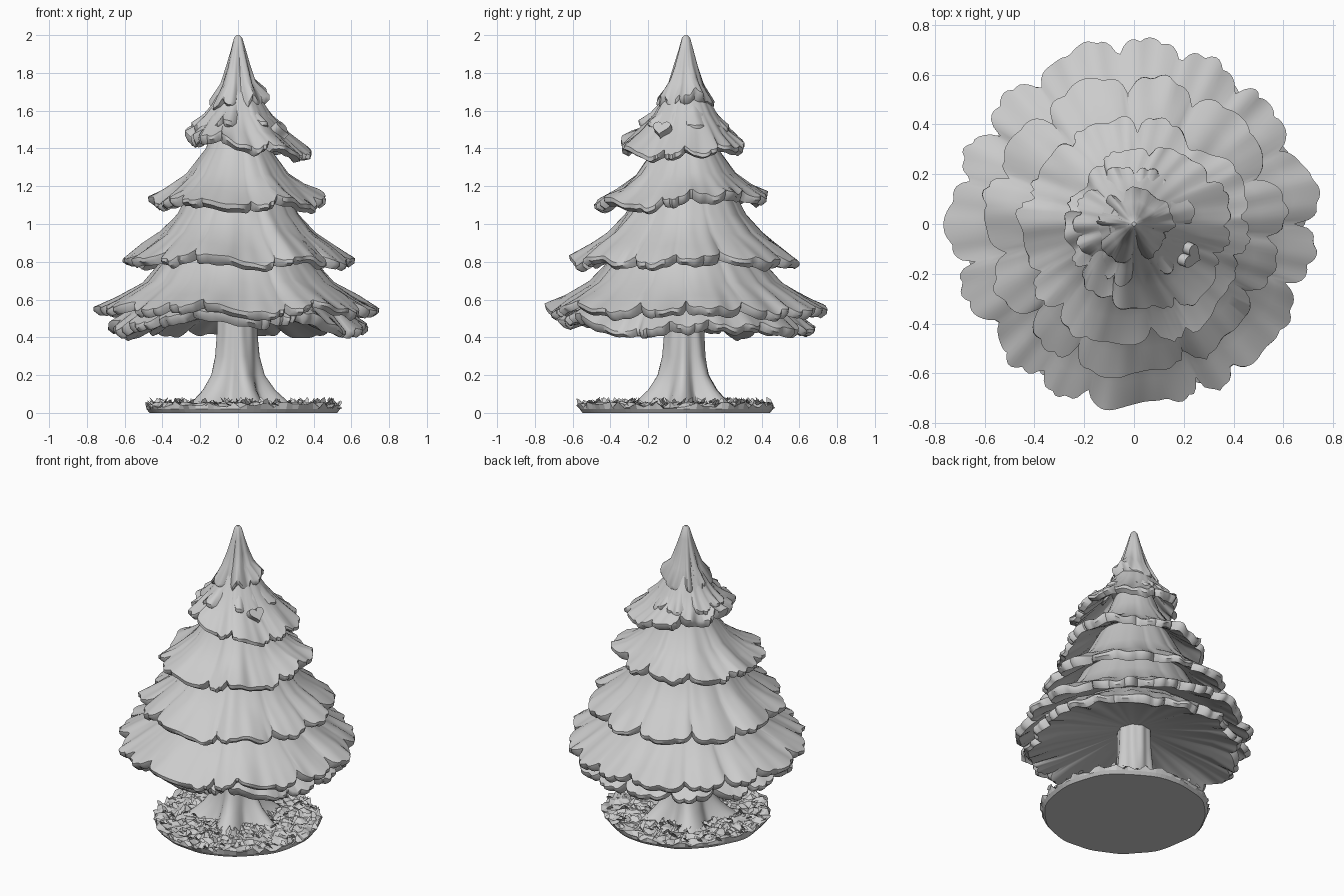
import bpy, bmesh, math, random
from mathutils import Vector, Matrix, noise

random.seed(4)
if "Cube" in bpy.data.objects:
    bpy.data.objects.remove(bpy.data.objects["Cube"])

grey = bpy.data.materials.new("plain grey")
grey.use_nodes = True
grey.diffuse_color = (0.6, 0.6, 0.6, 1)
grey.node_tree.nodes["Principled BSDF"].inputs["Base Color"].default_value = (0.6, 0.6, 0.6, 1)


def finish(name, bm, angle):
    """Turn a bmesh into an object; an angle of zero keeps it faceted."""
    bmesh.ops.recalc_face_normals(bm, faces=bm.faces)
    mesh = bpy.data.meshes.new(name)
    bm.to_mesh(mesh)
    bm.free()
    mesh.materials.append(grey)
    obj = bpy.data.objects.new(name, mesh)
    bpy.context.collection.objects.link(obj)
    if angle:
        bpy.ops.object.select_all(action='DESELECT')
        obj.select_set(True)
        bpy.context.view_layer.objects.active = obj
        bpy.ops.object.shade_smooth_by_angle(angle=math.radians(angle))
    return obj


def loft(name, rings, segments, point, angle):
    """Skin rings of points given by point(ring, theta), capping both ends."""
    bm = bmesh.new()
    loops = [[bm.verts.new(point(k, 2 * math.pi * i / segments)) for i in range(segments)]
             for k in range(rings)]
    for a, b in zip(loops, loops[1:]):
        for i in range(segments):
            j = (i + 1) % segments
            bm.faces.new((a[i], a[j], b[j], b[i]))
    bm.faces.new(loops[0])
    bm.faces.new(loops[-1])
    return finish(name, bm, angle)


def tier(name, outer, lobes, notch, phase, centre=(0, 0), tilt=(0, 0), lift=0, ceiling=None):
    """Thin skirt of boughs: smooth at the top, scalloped and drooping at the rim."""
    rim_r, rim_z = outer[-1]
    top_r = outer[0][0]
    # The underside follows the outside up to the layer below, unless a ceiling is given
    under = ceiling or [(r - 0.035, z - 0.03) for r, z in outer[-2:-4:-1]]
    profile = outer + [(rim_r * 0.995, rim_z - 0.022), (rim_r - 0.03, rim_z - 0.04)] + under

    def point(k, theta):
        r, z = profile[k]
        w = max(0, (r - top_r) / (rim_r - top_r)) ** 1.6
        c, s = math.cos(theta), math.sin(theta)
        wobble = noise.noise(Vector((c * 2, s * 2, phase)))
        # Whole-number lobes keep the seam closed
        u = theta * lobes / (2 * math.pi) + phase + 0.6 * wobble
        gap = 1 - abs(math.sin(math.pi * u)) ** 0.5
        small = (1 - abs(math.sin(3 * math.pi * u)) ** 0.7) * min(1, 2 * rim_r)
        f = 3 + 6 * rim_r
        rough = noise.noise(Vector((c * f, s * f, phase + z * 9)))
        bump = noise.noise(Vector((c * f * 0.6, s * f * 0.6, phase + z * 5)))
        r -= w * (notch * gap - 0.03 * wobble) + w ** 3 * 0.022 * small
        r += 0.016 * rough * w + 0.012 * bump * min(1, 4 * w)
        z += w * (0.035 * gap + 0.04 * wobble + 0.022 * rough) + w ** 3 * 0.014 * small
        z += lift * w * max(0, -s) ** 3
        x, y = r * c + centre[0] * w, r * s + centre[1] * w
        return (x, y, z + w * (tilt[0] * c + tilt[1] * s))

    return loft(name, len(profile), lobes * 18, point, 42)


# Layers of boughs, bottom to top
tier("bottom_boughs", [(0.30, 0.75), (0.45, 0.62), (0.58, 0.53), (0.69, 0.445)],
     15, 0.06, 0.3, lift=0.07, ceiling=[(0.50, 0.47), (0.09, 0.575)])
tier("lower_boughs", [(0.30, 1.0), (0.41, 0.80), (0.51, 0.69), (0.64, 0.61), (0.75, 0.545)],
     15, 0.08, 0.0)
tier("middle_boughs", [(0.20, 1.28), (0.32, 1.05), (0.41, 0.95), (0.51, 0.88), (0.615, 0.805)],
     11, 0.085, 0.2)
tier("upper_boughs", [(0.12, 1.52), (0.17, 1.40), (0.27, 1.26), (0.37, 1.18), (0.47, 1.12)],
     10, 0.065, 0.5, centre=(0, -0.025), tilt=(0, 0.025))
tier("high_boughs", [(0.10, 1.70), (0.17, 1.58), (0.25, 1.49), (0.34, 1.42)],
     9, 0.05, 0.7, centre=(0.055, -0.02), tilt=(-0.055, 0))
tier("crown_boughs", [(0.07, 1.76), (0.13, 1.64), (0.18, 1.57), (0.24, 1.51)],
     8, 0.045, 0.1, centre=(-0.005, 0))
tier("tree_top", [(0.008, 2.0), (0.022, 1.985), (0.04, 1.92), (0.065, 1.83), (0.095, 1.74), (0.155, 1.64)],
     5, 0.03, 0.4, tilt=(0.025, 0))

# Trunk flaring into roots
TRUNK = [(0.26, 0.02), (0.215, 0.06), (0.17, 0.12), (0.132, 0.2), (0.113, 0.3), (0.105, 0.42), (0.10, 0.62)]


def trunk_point(k, theta):
    r, z = TRUNK[k]
    flare = r - 0.10
    root = math.cos(5 * theta + 0.6 + math.sin(theta))
    r += flare * 0.5 * root + 0.004 * math.cos(9 * theta)
    return (r * math.cos(theta) - 0.008, r * math.sin(theta) - 0.008, z)


loft("trunk", len(TRUNK), 60, trunk_point, 50)

# Round base, with rough litter spread over its top
RADIUS, RINGS = 0.515, 18


def ground_point(k, theta):
    c, s = math.cos(theta), math.sin(theta)
    edge = RADIUS + 0.015 * noise.noise(Vector((c * 3, s * 3, 1)))
    if k < 2:
        r, z = edge - 0.02 + 0.015 * k, 0.02 * k
    else:
        r = edge * (1 - (k - 2) / RINGS) + random.uniform(-0.012, 0.012)
        z = random.uniform(0.025, 0.06)
    return (0.03 + r * c, -0.05 + r * s, z)


loft("ground_disc", RINGS + 1, 90, ground_point, 0)

# Loose leaves lying over the base
bm = bmesh.new()
for _ in range(260):
    a, d = random.uniform(0, 2 * math.pi), RADIUS * math.sqrt(random.uniform(0.15, 1))
    spot = Vector((0.03 + d * math.cos(a), -0.05 + d * math.sin(a), 0.04))
    turn = Matrix.Rotation(random.uniform(0, 2 * math.pi), 3, 'Z')
    tall = random.uniform(0.012, 0.045)
    leaf = [(-0.02, 0, 0), (0.02, 0, 0), (0.012, 0.02, tall * 0.7), (-0.008, 0.028, tall)]
    bm.faces.new([bm.verts.new(spot + turn @ Vector(p)) for p in leaf])
finish("ground_leaves", bm, 0)

# Heart ornament set into the left side of the high boughs
bm = bmesh.new()
outline = []
for i in range(28):
    t = 2 * math.pi * i / 28
    across = math.sin(t) ** 3
    up = (13 * math.cos(t) - 5 * math.cos(2 * t) - 2 * math.cos(3 * t) - math.cos(4 * t)) / 16
    outline.append(bm.verts.new((0, across * 0.05, up * 0.05)))
face = bm.faces.new(outline)
side = bmesh.ops.extrude_face_region(bm, geom=[face])
moved = [v for v in side["geom"] if isinstance(v, bmesh.types.BMVert)]
bmesh.ops.translate(bm, verts=moved, vec=(0.06, 0, 0))
heart = finish("heart_ornament", bm, 40)
heart.location = (0.195, -0.115, 1.475)
heart.rotation_euler = (0, math.radians(-40), math.radians(-22))
